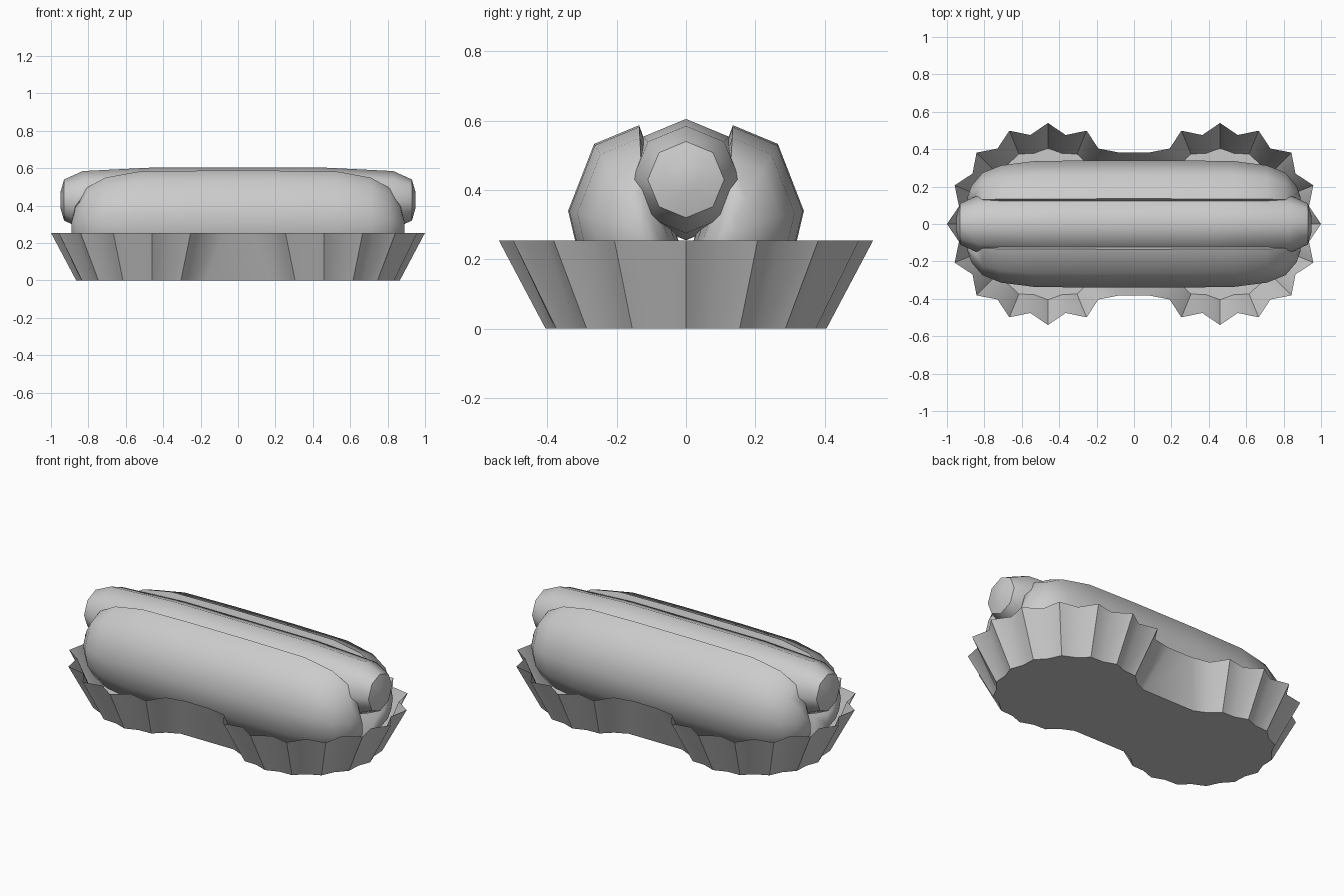
import bpy, bmesh
from math import cos, sin, pi, radians

if "Cube" in bpy.data.objects:
    bpy.data.objects.remove(bpy.data.objects["Cube"])


def loft(name, rings, cap_start=True, cap_end=True):
    """Skin a list of matching closed rings into one mesh."""
    bm = bmesh.new()
    loops = [[bm.verts.new(p) for p in ring] for ring in rings]
    n = len(loops[0])
    for a, b in zip(loops, loops[1:]):
        for i in range(n):
            j = (i + 1) % n
            bm.faces.new((a[i], a[j], b[j], b[i]))
    if cap_start:
        bm.faces.new(loops[0])
    if cap_end:
        bm.faces.new(loops[-1])
    bmesh.ops.recalc_face_normals(bm, faces=bm.faces[:])
    mesh = bpy.data.meshes.new(name)
    bm.to_mesh(mesh)
    bm.free()
    ob = bpy.data.objects.new(name, mesh)
    bpy.context.collection.objects.link(ob)
    bpy.ops.object.select_all(action='DESELECT')
    ob.select_set(True)
    bpy.context.view_layer.objects.active = ob
    bpy.ops.object.shade_smooth_by_angle(angle=radians(50))
    return ob


def mirrored(stations):
    """Mirror (x, scale) stations to both ends."""
    return [(-x, s) for x, s in reversed(stations)] + stations


# Paper tray: two scalloped lobes joined by a straight waist, flaring upward
def tray_ring(z, peak, valley):
    pts = []
    for side in (1, -1):
        for k in range(-12, 13):          # from -135 to +135 degrees
            a = k * pi / 16
            r = valley if k % 2 else peak
            pts.append((side * (0.46 + r * cos(a)), side * r * sin(a), z))
    return pts


loft("paper_tray", [tray_ring(0, 0.405, 0.385), tray_ring(0.255, 0.54, 0.485)],
     cap_end=False)

# Sausage: octagonal capsule along x
sausage = mirrored([(0.43, 0.175), (0.83, 0.155), (0.93, 0.11), (0.95, 0.04)])
loft("sausage", [[(x, r * cos(i * pi / 4), 0.43 + r * sin(i * pi / 4))
                  for i in range(8)] for x, r in sausage])

# Bun halves: faceted round section with a flat sloping inner face
section = [(0.01, 0.22), (0.135, 0.587), (0.265, 0.533), (0.34, 0.34),
           (0.305, 0.19), (0.22, 0.07), (0.11, 0.03), (0.01, 0.06)]
bun = mirrored([(0.2, 1.0), (0.53, 0.985), (0.71, 0.88), (0.81, 0.7),
                (0.87, 0.38), (0.89, 0.12)])
cy, cz = 0.12, 0.28
for name, side in (("bun_back", 1), ("bun_front", -1)):
    loft(name, [[(x, side * (cy + (y - cy) * s), cz + (z - cz) * s)
                 for y, z in section] for x, s in bun])
